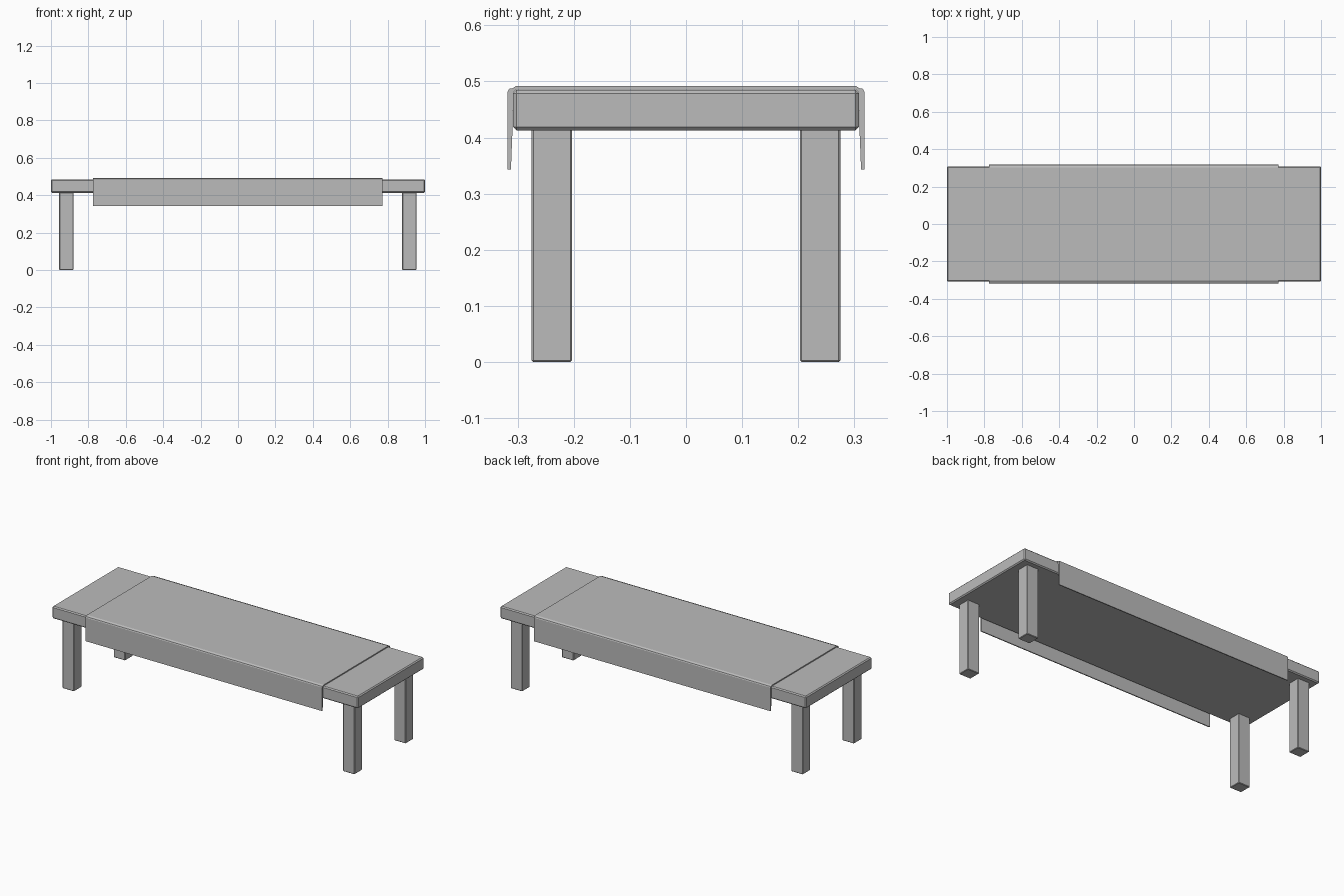
import bpy
import bmesh

cube = bpy.data.objects.get("Cube")
if cube:
    bpy.data.objects.remove(cube, do_unlink=True)

grey = bpy.data.materials.new("plain grey")
grey.use_nodes = True
colour = (0.5, 0.5, 0.5, 1)
grey.diffuse_color = colour
grey.node_tree.nodes["Principled BSDF"].inputs["Base Color"].default_value = colour


def add_object(name, bm):
    bmesh.ops.recalc_face_normals(bm, faces=bm.faces)
    mesh = bpy.data.meshes.new(name)
    bm.to_mesh(mesh)
    bm.free()
    mesh.materials.append(grey)
    obj = bpy.data.objects.new(name, mesh)
    bpy.context.collection.objects.link(obj)
    return obj


def bevelled_box(name, low, high, width):
    bm = bmesh.new()
    bmesh.ops.create_cube(bm, size=1)
    for v in bm.verts:
        v.co = [lo if c < 0 else hi for c, lo, hi in zip(v.co, low, high)]
    obj = add_object(name, bm)
    bevel = obj.modifiers.new("chamfer", "BEVEL")
    bevel.width = width
    bevel.segments = 1
    return obj


# Table top
bevelled_box("table_top", (-1, -0.308, 0.413), (1, 0.308, 0.485), 0.006)

# Four square legs, reaching slightly into the top
for x, side in ((-0.918, "right"), (0.916, "left")):
    for y, end in ((-0.239, "front"), (0.239, "back")):
        bevelled_box(f"{end}_{side}_leg", (x - 0.038, y - 0.036, 0),
                     (x + 0.038, y + 0.036, 0.42), 0.003)

# Cloth draped over the top: outer outline, then the inner one back
outer = [(0.318, 0.343), (0.318, 0.482), (0.315, 0.487), (0.309, 0.488), (0.303, 0.492)]
inner = [(0.303, 0.4855), (0.3085, 0.479), (0.309, 0.42), (0.312, 0.343)]


def mirrored(points):
    return [(-y, z) for y, z in reversed(points)]


outline = outer + mirrored(outer) + mirrored(inner) + inner
# keep the inner line running from the front hem to the back hem
outline = outer + mirrored(outer) + [(-y, z) for y, z in reversed(inner)] + inner
bm = bmesh.new()
face = bm.faces.new([bm.verts.new((-0.775, y, z)) for y, z in outline])
swept = bmesh.ops.extrude_face_region(bm, geom=[face])
for item in swept["geom"]:
    if isinstance(item, bmesh.types.BMVert):
        item.co.x = 0.772
add_object("table_cloth", bm)
